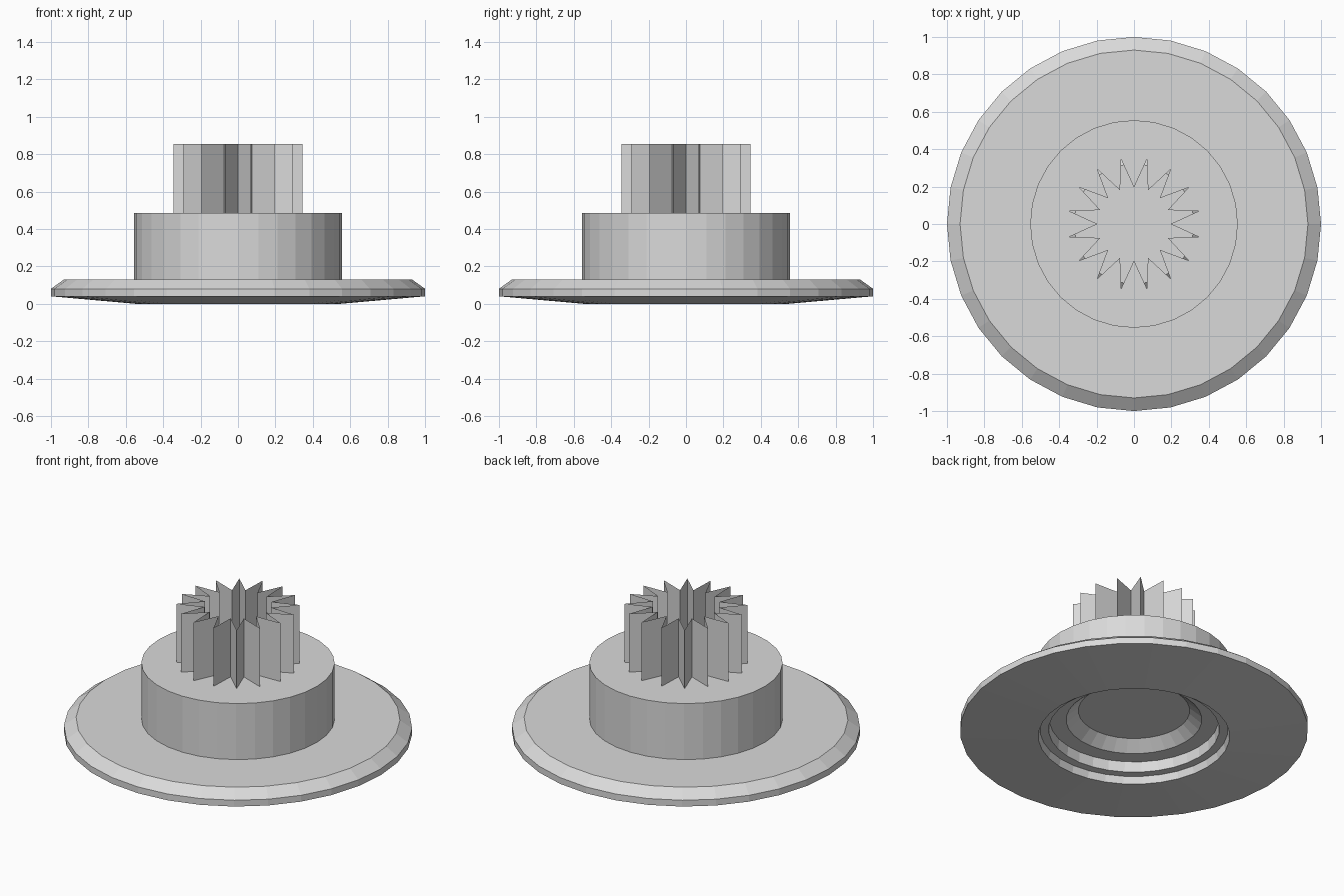
import bpy, bmesh, math

cube = bpy.data.objects.get("Cube")
if cube:
    bpy.data.objects.remove(cube, do_unlink=True)

SIDES = 32

grey = bpy.data.materials.new("plain grey")
grey.use_nodes = True
colour = (0.7, 0.7, 0.7, 1)
grey.diffuse_color = colour
grey.node_tree.nodes["Principled BSDF"].inputs["Base Color"].default_value = colour


def lathe(name, profile, cap_start=False):
    """Revolve (valley radius, tooth radius, z) rings into an open, flat-faced shell."""
    bm = bmesh.new()
    rings = []
    for valley, tooth, z in profile:
        ring = []
        for i in range(SIDES):
            a = math.tau * i / SIDES
            r = tooth if i % 2 else valley
            ring.append(bm.verts.new((r * math.cos(a), r * math.sin(a), z)))
        rings.append(ring)
    for low, high in zip(rings, rings[1:]):
        for i in range(SIDES):
            j = (i + 1) % SIDES
            bm.faces.new((low[i], low[j], high[j], high[i]))
    if cap_start:
        bm.faces.new(rings[0][::-1])
    mesh = bpy.data.meshes.new(name)
    bm.to_mesh(mesh)
    bm.free()
    mesh.materials.append(grey)
    obj = bpy.data.objects.new(name, mesh)
    bpy.context.collection.objects.link(obj)
    return obj


def round_rings(points):
    return [(r, r, z) for r, z in points]


HUB_R, FLANGE_TOP, HUB_TOP, TOP = 0.555, 0.13, 0.485, 0.855
VALLEY, TOOTH = 0.195, 0.352

# Stepped hollow in the underside, closed by a flat ceiling
lathe("underside_recess", round_rings([
    (0.32, 0.17), (0.39, 0.11), (0.485, 0.11),
    (0.49, 0.045), (0.54, 0.045), (0.55, 0)]), cap_start=True)

# Wide disc with a shallow cone below and a chamfered upper rim
lathe("flange", round_rings([
    (0.55, 0), (1, 0.04), (1, 0.08), (0.93, FLANGE_TOP), (HUB_R, FLANGE_TOP)]))

# Drum whose top has a star-shaped opening
lathe("hub", round_rings([(HUB_R, FLANGE_TOP), (HUB_R, HUB_TOP)])
      + [(VALLEY, TOOTH, HUB_TOP)])

# Open-topped star-shaped wall
lathe("toothed_collar", [(VALLEY, TOOTH, HUB_TOP), (VALLEY, TOOTH, TOP)])
